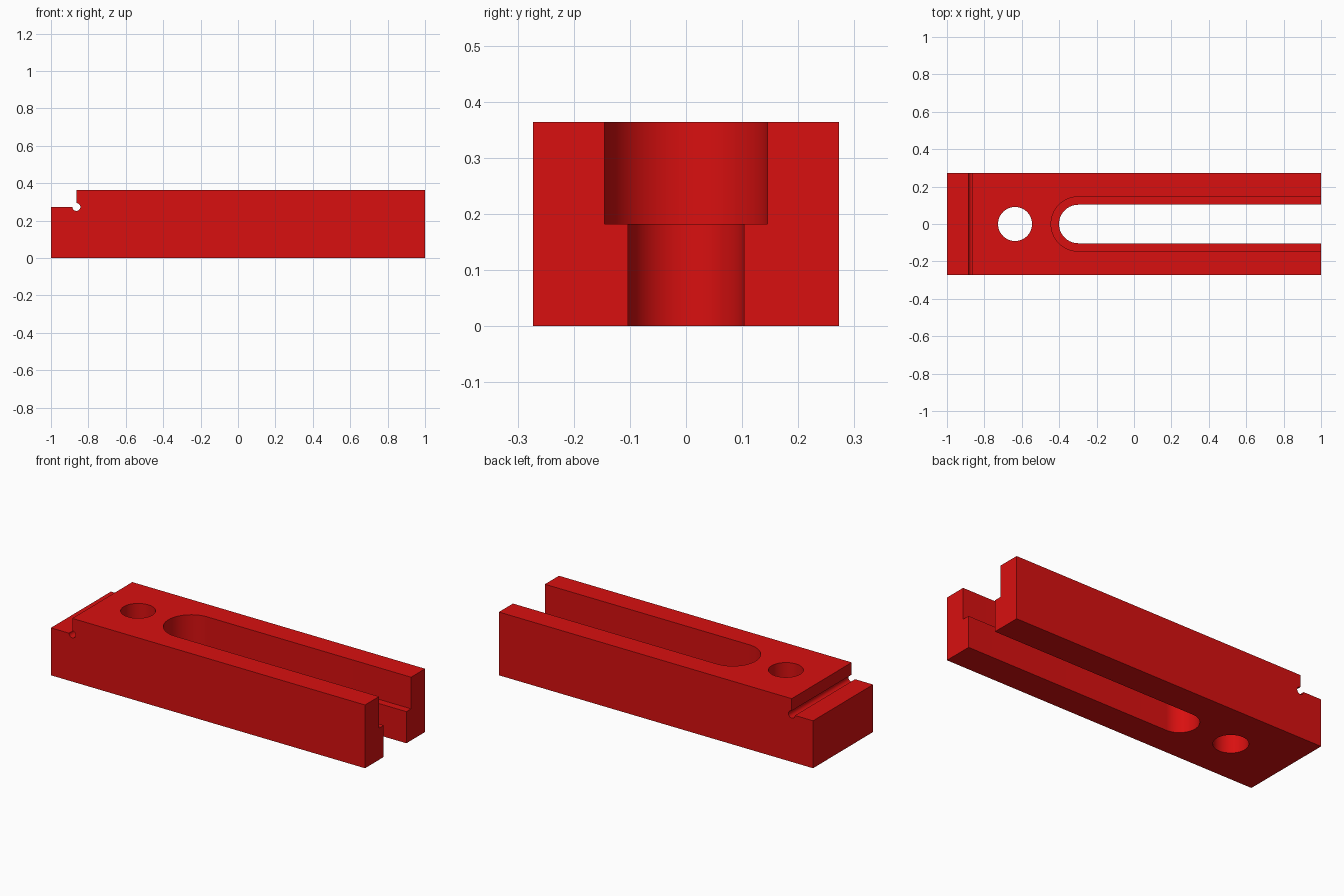
import bpy
import bmesh
from math import cos, sin, pi, radians

cube = bpy.data.objects.get("Cube")
if cube:
    bpy.data.objects.remove(cube, do_unlink=True)

HALF_WIDTH, HEIGHT = 0.273, 0.364
STEP_X, STEP_Z, RELIEF = -0.864, 0.273, 0.021
SLOT_X, LEDGE_Z = -0.298, 0.182

red = bpy.data.materials.new("red")
red.use_nodes = True
color = (0.69, 0.005, 0.005, 1)
red.diffuse_color = color
red.node_tree.nodes["Principled BSDF"].inputs["Base Color"].default_value = color


def arc(cx, cy, radius, start, end, steps):
    angles = [radians(start + (end - start) * i / steps) for i in range(steps + 1)]
    return [(cx + radius * cos(a), cy + radius * sin(a)) for a in angles]


def prism(name, outline, direction):
    """Extrude a closed outline of 3D points along a direction."""
    bm = bmesh.new()
    face = bm.faces.new([bm.verts.new(p) for p in outline])
    top = bmesh.ops.extrude_face_region(bm, geom=[face])["geom"]
    verts = [v for v in top if isinstance(v, bmesh.types.BMVert)]
    bmesh.ops.translate(bm, verts=verts, vec=direction)
    bmesh.ops.recalc_face_normals(bm, faces=bm.faces)
    mesh = bpy.data.meshes.new(name)
    bm.to_mesh(mesh)
    bm.free()
    mesh.materials.append(red)
    obj = bpy.data.objects.new(name, mesh)
    bpy.context.collection.objects.link(obj)
    return obj


def upright(name, outline, low, high):
    return prism(name, [(x, y, low) for x, y in outline], (0, 0, high - low))


def slot(radius):
    """Round-ended slot that runs out past the open end."""
    return arc(SLOT_X, 0, radius, 90, 270, 32) + [(1.2, -radius), (1.2, radius)]


# Stepped bar with a round relief groove in the corner of the step
profile = [(1, HEIGHT), (1, 0), (-1, 0), (-1, STEP_Z)]
profile += arc(STEP_X, STEP_Z, RELIEF, 180, 450, 24)
profile.append((STEP_X, HEIGHT))
clamp = prism("clamp_bar", [(x, -HALF_WIDTH, z) for x, z in profile],
              (0, 2 * HALF_WIDTH, 0))

# Counterbored open slot and the round through hole
cutters = [
    upright("wide_slot_cutter", slot(0.1455), LEDGE_Z, 0.5),
    upright("narrow_slot_cutter", slot(0.103), -0.1, 0.3),
    upright("hole_cutter", arc(-0.636, 0, 0.091, 0, 360, 64)[:-1], -0.1, 0.5),
]
bpy.ops.object.select_all(action="DESELECT")
clamp.select_set(True)
bpy.context.view_layer.objects.active = clamp
for cutter in cutters:
    cutter.hide_render = True
    mod = clamp.modifiers.new(cutter.name, "BOOLEAN")
    mod.operation = "DIFFERENCE"
    mod.solver = "EXACT"
    mod.object = cutter
    bpy.ops.object.modifier_apply(modifier=mod.name)
    bpy.data.objects.remove(cutter, do_unlink=True)

bpy.ops.object.shade_smooth_by_angle(angle=pi / 6)
